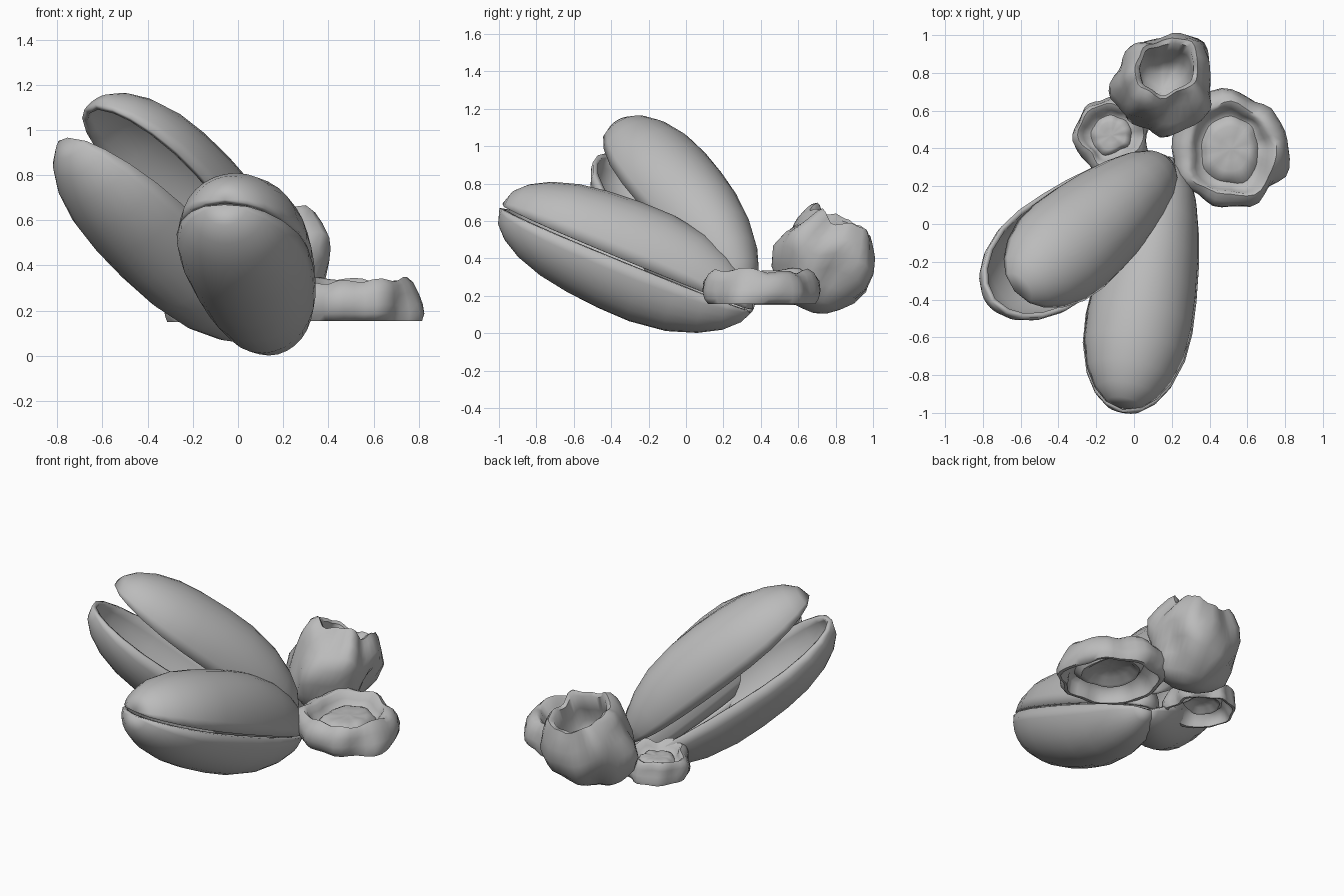
import bpy, bmesh, math
from mathutils import Vector, Matrix, noise

cube = bpy.data.objects.get("Cube")
if cube:
    bpy.data.objects.remove(cube)

grey = bpy.data.materials.new("shell_grey")
grey.use_nodes = True
grey.diffuse_color = (0.5, 0.5, 0.5, 1)
grey.node_tree.nodes["Principled BSDF"].inputs["Base Color"].default_value = (0.5, 0.5, 0.5, 1)


def finish(bm, name, matrix, angle):
    """Turn a bmesh into a placed, smooth-shaded object."""
    mesh = bpy.data.meshes.new(name)
    bm.to_mesh(mesh)
    bm.free()
    mesh.materials.append(grey)
    obj = bpy.data.objects.new(name, mesh)
    bpy.context.collection.objects.link(obj)
    obj.matrix_world = matrix
    bpy.ops.object.select_all(action="DESELECT")
    obj.select_set(True)
    bpy.context.view_layer.objects.active = obj
    bpy.ops.object.shade_smooth_by_angle(angle=math.radians(angle))
    return obj


def frame(origin, axis):
    """Matrix with local x along the axis and local z upwards."""
    x = axis.normalized()
    y = Vector((0, 0, 1)).cross(x).normalized()
    m = Matrix((x, y, x.cross(y))).transposed().to_4x4()
    m.translation = origin
    return m


# Mussel valve: (position along length, half width, depth)
VALVE = [(0, 0, 0), (0.02, 0.055, 0.06), (0.07, 0.11, 0.13), (0.15, 0.16, 0.195),
         (0.26, 0.2, 0.25), (0.4, 0.235, 0.277), (0.53, 0.255, 0.275),
         (0.66, 0.265, 0.26), (0.77, 0.253, 0.235), (0.87, 0.21, 0.19),
         (0.94, 0.15, 0.135), (0.98, 0.085, 0.08), (1, 0, 0)]


def valve(name, hinge, tip, side, width=1.0, depth=1.0):
    hinge, tip = Vector(hinge), Vector(tip)
    length = (tip - hinge).length
    bm = bmesh.new()
    arc = 14
    rings = []
    for t, h, d in VALVE:
        ring = []
        for j in range(arc + 1):
            a = math.pi * j / arc
            ring.append(bm.verts.new((t * length, h * width * math.cos(a),
                                      side * d * depth * math.sin(a))))
        rings.append(ring)
    for r0, r1 in zip(rings, rings[1:]):
        for j in range(arc):
            quad = (r0[j], r1[j], r1[j + 1], r0[j + 1])
            bm.faces.new(quad if side > 0 else quad[::-1])
    bmesh.ops.remove_doubles(bm, verts=bm.verts, dist=0.0005)
    obj = finish(bm, name, frame(hinge, tip - hinge), 50)
    shell = obj.modifiers.new("shell_thickness", "SOLIDIFY")
    shell.thickness = 0.028
    shell.offset = -1


# Closed mussel
valve("closed_mussel_upper_valve", (0.185, 0.33, 0.13), (-0.055, -0.96, 0.675), 1, 0.96, 1.01)
valve("closed_mussel_lower_valve", (0.185, 0.325, 0.125), (-0.055, -0.97, 0.665), -1, 0.98, 0.98)

# Open mussel
valve("open_mussel_upper_valve", (0.165, 0.31, 0.23), (-0.62, -0.345, 1.09), 1, 0.98, 0.95)
valve("open_mussel_lower_valve", (0.17, 0.31, 0.13), (-0.735, -0.395, 0.955), -1)


def barnacle(name, profile, matrix, size, rough, crag, seed, lobes):
    """Lathe a (radius, height) profile and roughen it into a craggy shell."""
    bm = bmesh.new()
    count = 40
    shift = Vector((seed * 7.3, seed * 3.1, seed))
    rings = []
    for r, z in profile:
        ring = []
        for j in range(count):
            a = math.tau * j / count
            c, s = math.cos(a), math.sin(a)
            centre_fade = min(1, r / (0.2 * size))
            n = noise.noise(Vector((c * r, s * r, z * 0.8)) * 6 / size + shift)
            fold = 0.03 * math.sin(lobes * a + seed) + 0.02 * math.sin((lobes + 4) * a)
            rr = r * (1 + fold * centre_fade) + rough * n * centre_fade
            lift = noise.noise(Vector((c * 2, s * 2, 0)) + shift)
            zz = z + crag * lift * min(1, max(0, z / size) * 5) * centre_fade ** 2
            ring.append(bm.verts.new((rr * c, rr * s, zz)))
        rings.append(ring)
    for r0, r1 in zip(rings, rings[1:]):
        for j in range(count):
            k = (j + 1) % count
            bm.faces.new((r0[j], r0[k], r1[k], r1[j]))
    bm.faces.new(rings[0][::-1])
    bm.faces.new(rings[-1])
    bmesh.ops.recalc_face_normals(bm, faces=bm.faces)
    finish(bm, name, matrix, 55)


# Low barnacles: hollow underside, outer wall, rim, inner well and beak plates
LOW = [(0.02, 0.1), (0.11, 0.095), (0.145, 0.065), (0.165, 0.06), (0.195, 0.1),
       (0.23, 0.08), (0.255, 0.03), (0.265, 0), (0.285, 0), (0.303, 0.03),
       (0.308, 0.07), (0.3, 0.12), (0.28, 0.16), (0.25, 0.18), (0.23, 0.17),
       (0.21, 0.135), (0.18, 0.105), (0.165, 0.1), (0.145, 0.125), (0.11, 0.14),
       (0.06, 0.135), (0.015, 0.14)]
barnacle("large_low_barnacle", LOW, Matrix.Translation((0.515, 0.398, 0.155)), 1, 0.05, 0.045, 2, 5)
small = [(r * 0.66, z * 0.75) for r, z in LOW]
barnacle("small_low_barnacle", small, Matrix.Translation((-0.12, 0.47, 0.15)), 0.66, 0.035, 0.03, 5, 5)

# Tall barnacle: rounded cup leaning back, with a deep well
TALL = [(0.02, 0), (0.08, 0.005), (0.14, 0.03), (0.19, 0.08), (0.235, 0.16), (0.262, 0.25),
        (0.258, 0.34), (0.23, 0.42), (0.195, 0.485), (0.17, 0.515), (0.15, 0.5),
        (0.145, 0.4), (0.13, 0.3), (0.09, 0.24), (0.02, 0.22)]
lean = Vector((0.08, 0.42, 0.88)).to_track_quat("Z", "Y").to_matrix().to_4x4()
barnacle("tall_barnacle", TALL, Matrix.Translation((0.13, 0.62, 0.135)) @ lean, 1, 0.06, 0.07, 3, 4)
